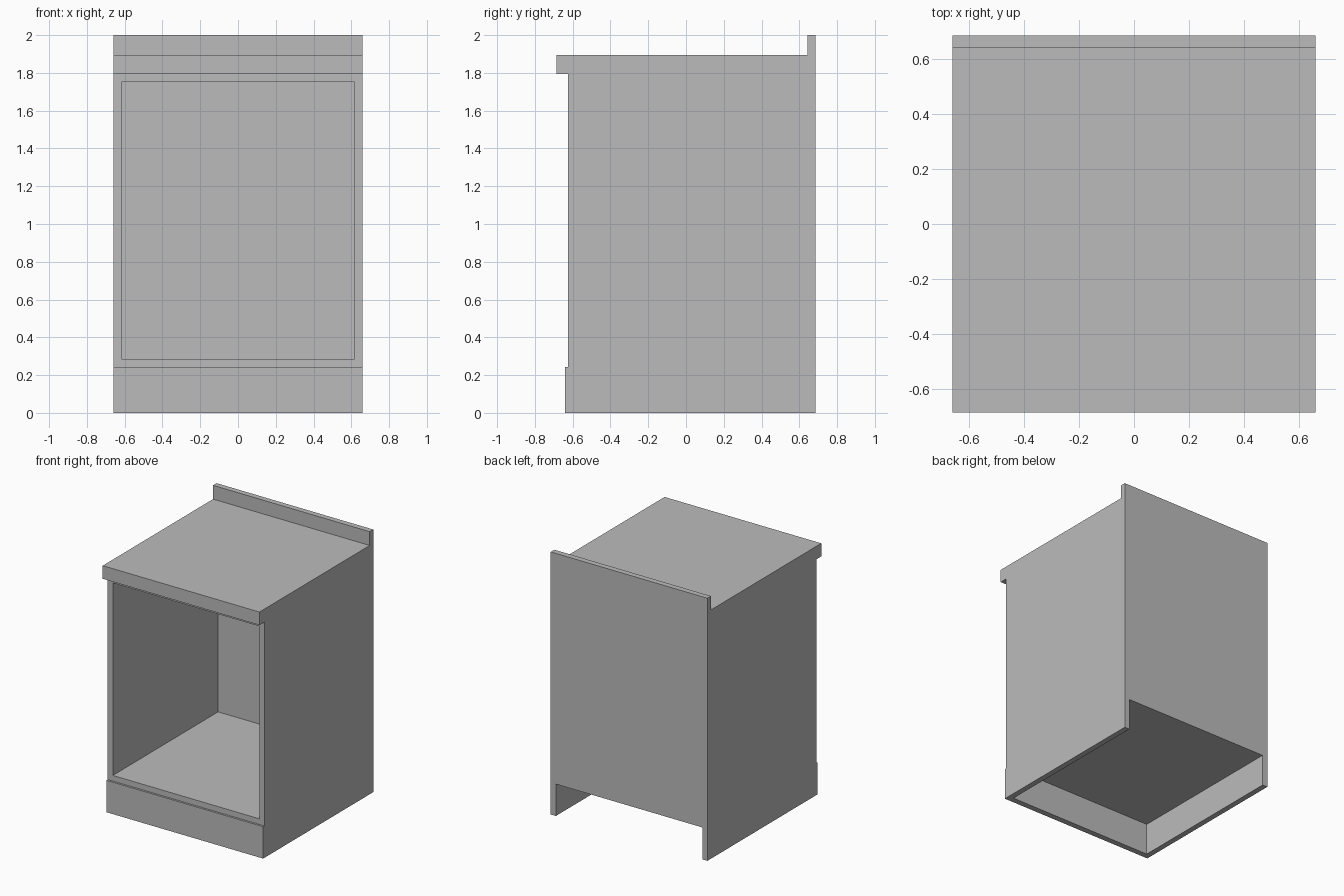
import bpy
from mathutils import Vector

cube = bpy.data.objects.get("Cube")
if cube:
    bpy.data.objects.remove(cube, do_unlink=True)

# Single flat grey
grey = bpy.data.materials.new("plain_grey")
grey.use_nodes = True
colour = (0.5, 0.5, 0.5, 1)
grey.diffuse_color = colour
grey.node_tree.nodes["Principled BSDF"].inputs["Base Color"].default_value = colour

# Main sizes
W = 0.66            # half width
T = 0.043           # board thickness
FRONT, BACK = -0.625, 0.685
PLINTH = 0.243      # underside of the floor board
COUNTER = 1.795     # underside of the worktop
TOP = 1.895


def board(name, low, high):
    """A box spanning two opposite corners."""
    low, high = Vector(low), Vector(high)
    bpy.ops.mesh.primitive_cube_add(size=1, location=(low + high) / 2)
    obj = bpy.context.object
    obj.name = name
    obj.scale = high - low
    bpy.ops.object.transform_apply(location=False, rotation=False, scale=True)
    obj.data.materials.append(grey)
    return obj


# Side boards reach the ground
for name, x in (("right_side", -W), ("left_side", W - T)):
    board(name, (x, FRONT, 0), (x + T, BACK, COUNTER))

# Floor and ceiling boards between the sides
inner = W - T
for name, z in (("floor_board", PLINTH), ("ceiling_board", COUNTER - T)):
    board(name, (-inner, FRONT, z), (inner, BACK - T, z + T))

# Back board, open below the floor
board("back_board", (-inner, BACK - T, PLINTH), (inner, BACK, COUNTER))

# Plinth: a face plate over the side edges, with a backing between the sides
board("plinth_face", (-W, FRONT - 0.015, 0), (W, FRONT, PLINTH))
board("plinth_backing", (-inner, FRONT, 0), (inner, FRONT + 0.03, PLINTH))

# Worktop with front overhang, and the upstand along its back edge
board("worktop", (-W, -0.685, COUNTER), (W, BACK, TOP))
board("upstand", (-W, BACK - T, TOP), (W, BACK, 2))
